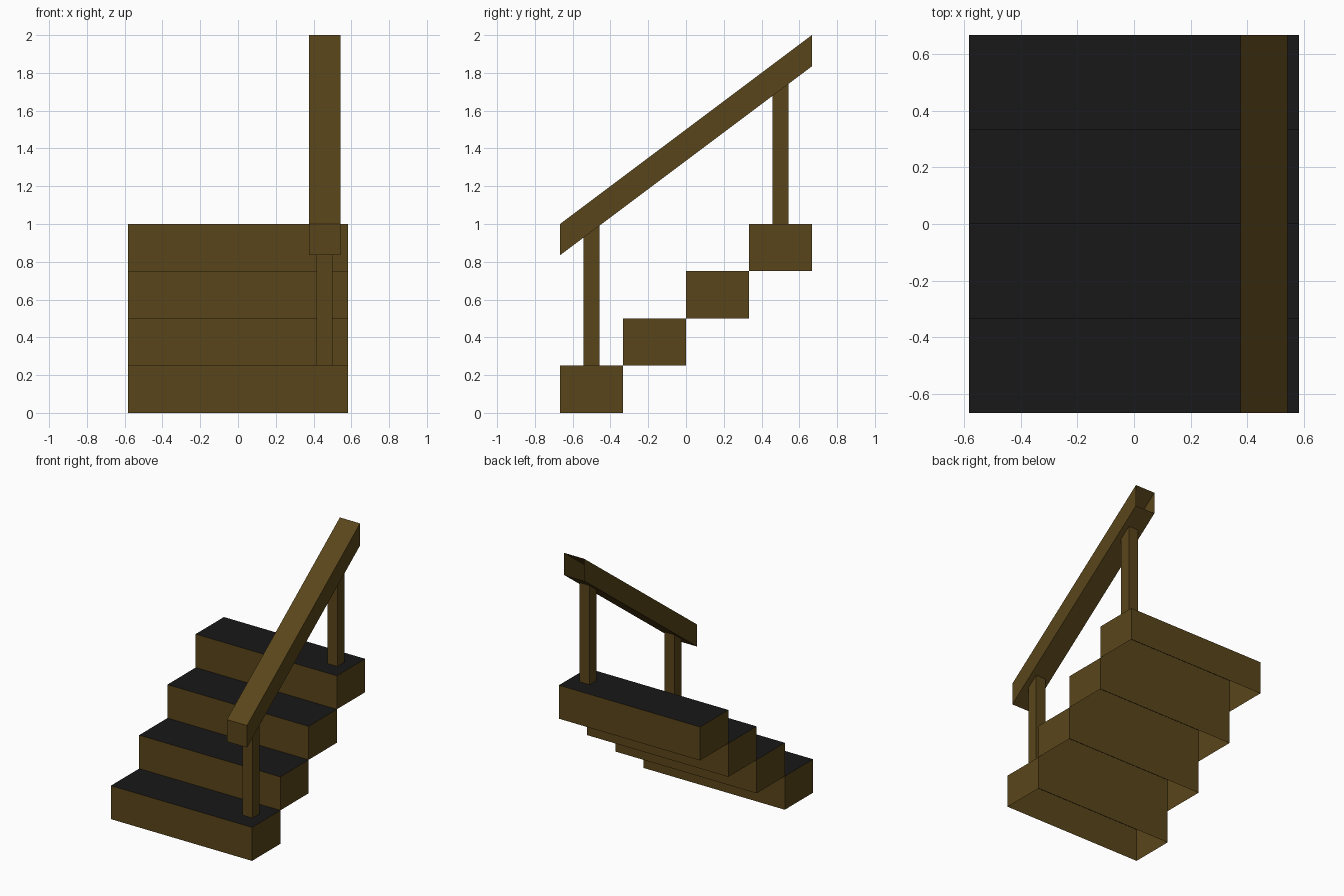
import bpy, bmesh

if "Cube" in bpy.data.objects:
    bpy.data.objects.remove(bpy.data.objects["Cube"])

def material(name, rgb):
    m = bpy.data.materials.new(name)
    m.diffuse_color = (*rgb, 1)
    m.use_nodes = True
    m.node_tree.nodes["Principled BSDF"].inputs["Base Color"].default_value = m.diffuse_color
    return m

WOOD = material("wood", (0.1, 0.06, 0.01))
TREAD = material("dark_tread", (0.01, 0.009, 0.009))

SLOPE = 0.75
STEPS, RISE, RUN, HALF_W = 4, 0.25, 1 / 3, 0.583
Y0 = -2 / 3
RAIL_X, RAIL_H = 0.4583, 0.165

def rail_under(y):
    return 1 - RAIL_H + (y - Y0) * SLOPE

def prism(name, x0, x1, profile, open_faces, mats):
    """Extrude a (y, z) profile front-bottom, back-bottom, back-top, front-top along x.
    open_faces lists profile edges left without a face."""
    bm = bmesh.new()
    a = [bm.verts.new((x0, y, z)) for y, z in profile]
    b = [bm.verts.new((x1, y, z)) for y, z in profile]
    bm.faces.new(a[::-1])
    bm.faces.new(b)
    for i, side in enumerate(("bottom", "back", "top", "front")):
        if side not in open_faces:
            j = (i + 1) % 4
            f = bm.faces.new((a[i], a[j], b[j], b[i]))
            f.material_index = len(mats) - 1 if side == "top" else 0
    me = bpy.data.meshes.new(name)
    bm.to_mesh(me)
    bm.free()
    for m in mats:
        me.materials.append(m)
    ob = bpy.data.objects.new(name, me)
    bpy.context.collection.objects.link(ob)

# Steps: open-bottomed boxes with dark treads
for i in range(STEPS):
    y, z = Y0 + i * RUN, i * RISE
    prism(f"step_{i + 1}", -HALF_W, HALF_W,
          [(y, z), (y + RUN, z), (y + RUN, z + RISE), (y, z + RISE)],
          ("bottom",), [WOOD, TREAD])

# Posts: uncapped, cut to the slope of the rail
for name, y, z in (("lower_post", -0.5, RISE), ("upper_post", 0.5, 1.0)):
    h = 0.0417
    bm_profile = [(y - h, z), (y + h, z), (y + h, rail_under(y + h)), (y - h, rail_under(y - h))]
    prism(name, RAIL_X - h, RAIL_X + h, bm_profile, ("bottom", "top"), [WOOD])

# Handrail: sloped beam, open at the upper end
prism("handrail", RAIL_X - 0.0833, RAIL_X + 0.0833,
      [(Y0, rail_under(Y0)), (-Y0, rail_under(-Y0)), (-Y0, 2.0), (Y0, 1.0)],
      ("back",), [WOOD])
